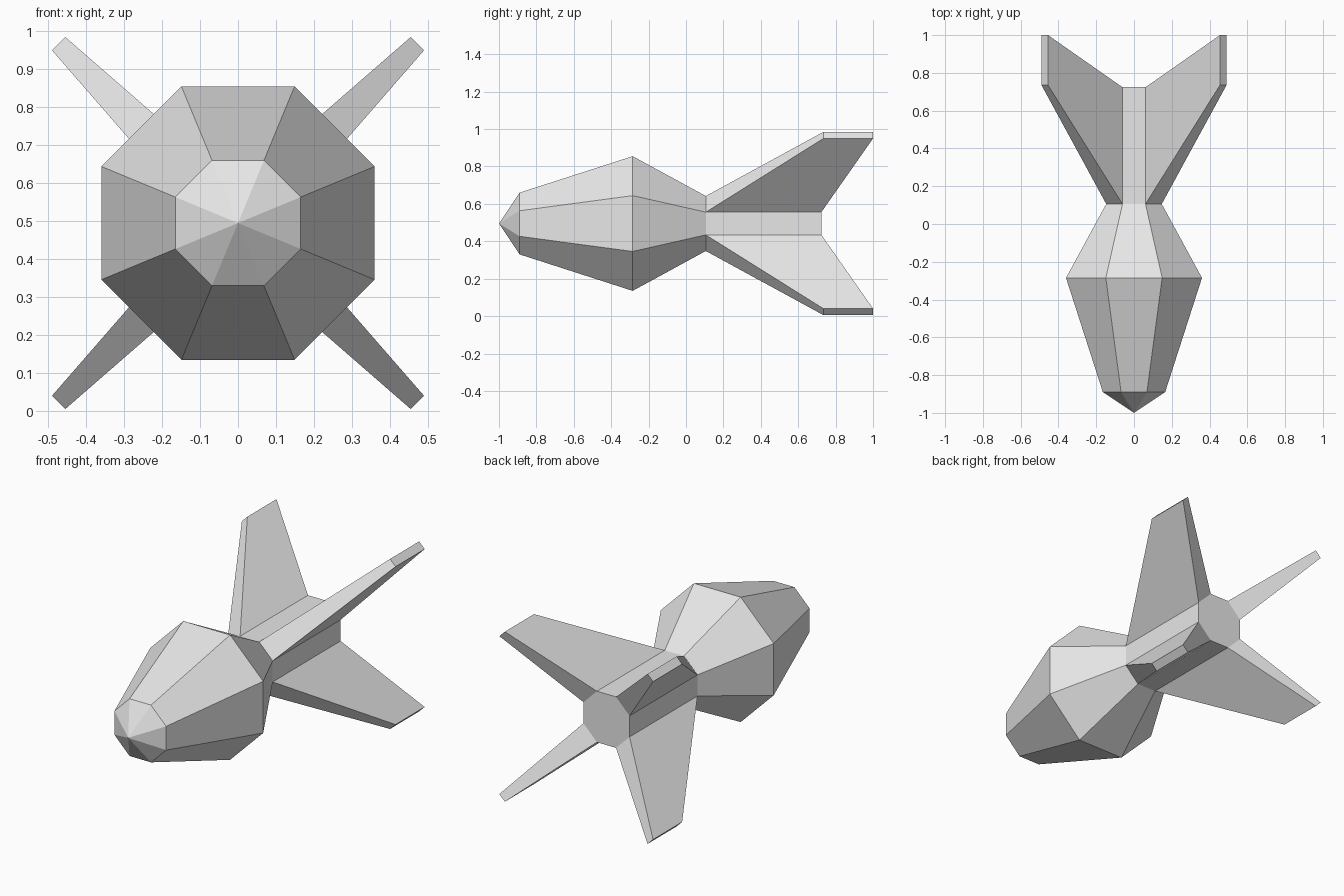
import bpy, bmesh, math
from mathutils import Vector

cube = bpy.data.objects.get("Cube")
if cube:
    bpy.data.objects.remove(cube, do_unlink=True)

CENTRE_Z = 0.495
SIDES = 8
TAIL_START, TAIL_END = 0.106, 0.724

grey = bpy.data.materials.new("light_grey")
grey.use_nodes = True
colour = (0.8, 0.8, 0.8, 1)
grey.diffuse_color = colour
grey.node_tree.nodes["Principled BSDF"].inputs["Base Color"].default_value = colour

bm = bmesh.new()


def ring(y, apothem):
    """Octagon around the long axis, with flat sides up, down, left and right."""
    r = apothem / math.cos(math.pi / SIDES)
    angles = [(i + 0.5) * math.tau / SIDES for i in range(SIDES)]
    return [bm.verts.new((r * math.cos(a), y, r * math.sin(a))) for a in angles]


# Hull: nose ring, widest ring, then a straight tail tube
profile = [(-0.89, 0.165), (-0.285, 0.36), (TAIL_START, 0.147), (TAIL_END, 0.147)]
rings = [ring(y, apothem) for y, apothem in profile]
tail_faces = []
for a, b in zip(rings, rings[1:]):
    tail_faces = [bm.faces.new((a[i], a[(i + 1) % SIDES], b[(i + 1) % SIDES], b[i]))
                  for i in range(SIDES)]

# Pointed nose and flat tail cap
tip = bm.verts.new((0, -1, 0))
for i in range(SIDES):
    bm.faces.new((rings[0][(i + 1) % SIDES], rings[0][i], tip))
bm.faces.new(rings[-1])

# Four swept fins, drawn out of the diagonal sides of the tail
for face in tail_faces[0::2]:
    fin = bmesh.ops.extrude_discrete_faces(bm, faces=[face])["faces"][0]
    for v in fin.verts:
        x, y, z = v.co
        wide, narrow = 0.49, 0.455
        tip_x = wide if abs(x) > abs(z) else narrow
        tip_z = narrow if abs(x) > abs(z) else wide
        tip_y = 0.735 if y < 0.4 else 1.0
        v.co = Vector((math.copysign(tip_x, x), tip_y, math.copysign(tip_z, z)))

bmesh.ops.recalc_face_normals(bm, faces=bm.faces)
mesh = bpy.data.meshes.new("finned_hull")
bm.to_mesh(mesh)
bm.free()
mesh.materials.append(grey)
hull = bpy.data.objects.new("finned_hull", mesh)
hull.location.z = CENTRE_Z
bpy.context.collection.objects.link(hull)
